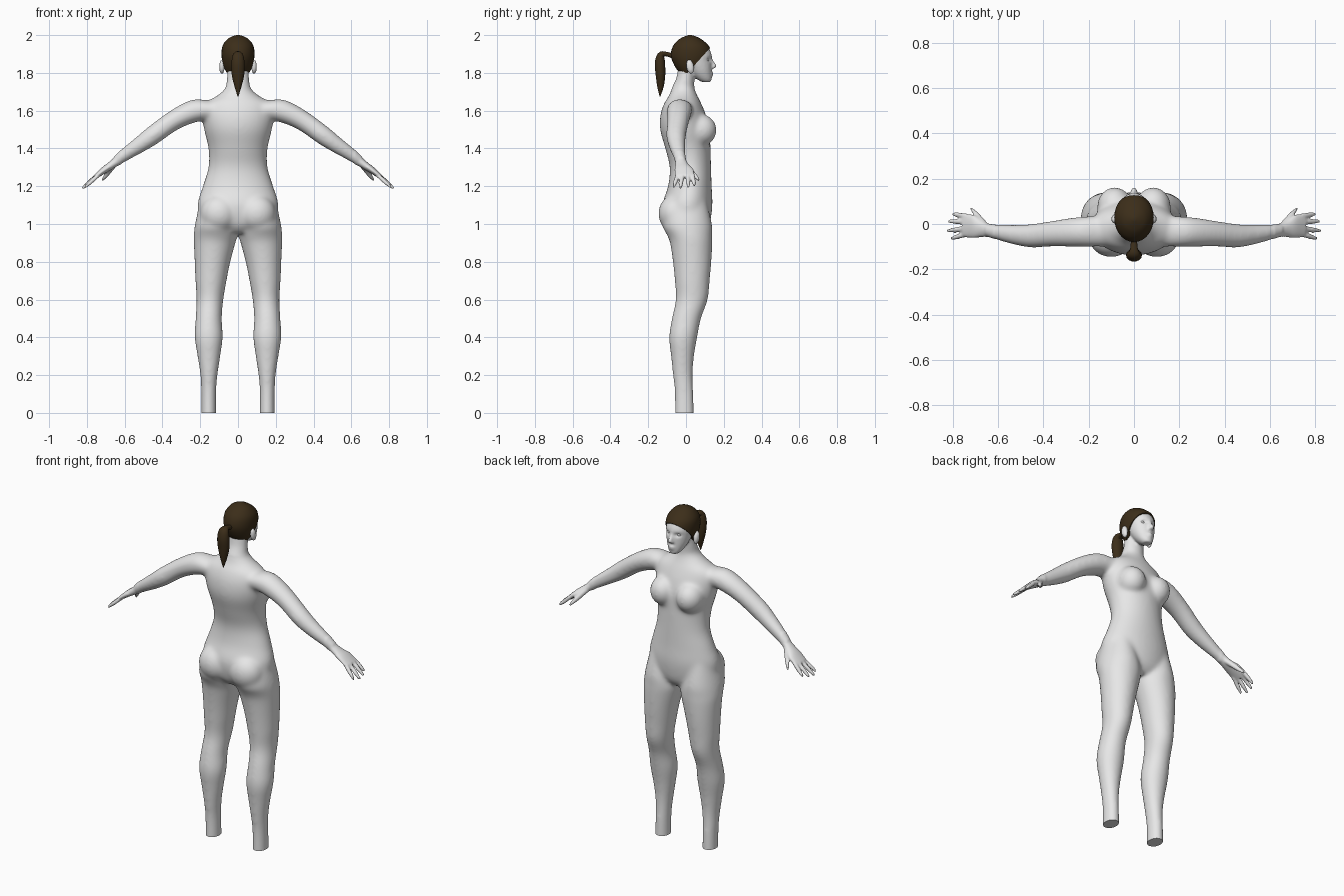
import bpy, bmesh, math
from mathutils import Vector, Matrix

cube = bpy.data.objects.get("Cube")
if cube:
    bpy.data.objects.remove(cube, do_unlink=True)


def material(name, color):
    m = bpy.data.materials.new(name)
    m.use_nodes = True
    m.diffuse_color = (*color, 1)
    bsdf = m.node_tree.nodes["Principled BSDF"]
    bsdf.inputs["Base Color"].default_value = (*color, 1)
    bsdf.inputs["Roughness"].default_value = 0.7
    return m


skin = material("pale grey skin", (0.8, 0.8, 0.8))
brown = material("dark brown hair", (0.045, 0.027, 0.01))


def spline(rows, steps):
    """Catmull-Rom interpolation of the rows of a loft."""
    rows = [Vector(r) for r in rows]
    out = []
    for i in range(len(rows) - 1):
        a, b, c, d = rows[max(i - 1, 0)], rows[i], rows[i + 1], rows[min(i + 2, len(rows) - 1)]
        for k in range(steps):
            t = k / steps
            out.append(0.5 * (2 * b + (c - a) * t + (2 * a - 5 * b + 4 * c - d) * t * t
                              + (3 * b - a - 3 * c + d) * t ** 3))
    return out + [rows[-1]]


def loft(bm, rows, u, v=None, side=1, steps=4, n=24):
    """Skin elliptic rings (x, y, z, radius along u, radius along v)."""
    rows = spline(rows, steps)
    rings = []
    for i, r in enumerate(rows):
        w = v
        if w is None:
            tangent = rows[min(i + 1, len(rows) - 1)] - rows[max(i - 1, 0)]
            w = Vector(tangent[:3]).cross(u).normalized()
        ring = []
        for k in range(n):
            t = math.tau * k / n
            p = Vector(r[:3]) + u * (r[3] * math.cos(t)) + w * (r[4] * math.sin(t))
            p.x *= side
            ring.append(bm.verts.new(p))
        rings.append(ring)
    faces = [bm.faces.new(rings[0]), bm.faces.new(rings[-1])]
    for a, b in zip(rings, rings[1:]):
        for k in range(n):
            j = (k + 1) % n
            faces.append(bm.faces.new((a[k], a[j], b[j], b[k])))
    bmesh.ops.recalc_face_normals(bm, faces=faces)


def box_rows(rows):
    """(z, inner x, outer x, back y, front y) to loft rows."""
    return [((i + o) / 2, (b + f) / 2, z, (o - i) / 2, (f - b) / 2) for z, i, o, b, f in rows]


def ball(bm, center, radii, tilt=0):
    m = Matrix.Translation(center) @ Matrix.Rotation(tilt, 4, 'X') @ Matrix.Diagonal((*radii, 1))
    bmesh.ops.create_uvsphere(bm, u_segments=24, v_segments=16, radius=1, matrix=m)


def cut(bm, co, no):
    """Cut away the side the normal points to and close the hole."""
    geom = bm.verts[:] + bm.edges[:] + bm.faces[:]
    bmesh.ops.bisect_plane(bm, geom=geom, plane_co=co, plane_no=no, clear_outer=True)
    bmesh.ops.holes_fill(bm, edges=[e for e in bm.edges if e.is_boundary], sides=0)
    bmesh.ops.recalc_face_normals(bm, faces=bm.faces[:])


def finish(bm, name, mat):
    me = bpy.data.meshes.new(name)
    bm.to_mesh(me)
    bm.free()
    me.materials.clear()
    me.materials.append(mat)
    ob = bpy.data.objects.new(name, me)
    bpy.context.collection.objects.link(ob)
    bpy.ops.object.select_all(action='DESELECT')
    ob.select_set(True)
    bpy.context.view_layer.objects.active = ob
    bpy.ops.object.shade_smooth_by_angle(angle=math.radians(50))
    return ob


X, Y = Vector((1, 0, 0)), Vector((0, 1, 0))
bm = bmesh.new()

# torso and neck: z, half width, back, front
torso = [(.95, .10, -.07, .09), (1.0, .19, -.11, .125), (1.1, .215, -.125, .14),
         (1.2, .187, -.095, .136), (1.3, .157, -.086, .133), (1.4, .157, -.11, .13),
         (1.5, .18, -.137, .125), (1.58, .19, -.135, .105), (1.64, .175, -.115, .08),
         (1.68, .11, -.09, .06), (1.72, .068, -.075, .045), (1.77, .058, -.052, .045),
         (1.83, .056, -.04, .05)]
loft(bm, box_rows([(z, -w, w, b, f) for z, w, b, f in torso]), X, Y, n=32)

# head: lower face and skull
face = [(1.752, .022, .085, .13), (1.765, .035, .06, .136), (1.79, .05, .03, .137),
        (1.82, .062, .005, .137), (1.86, .072, -.03, .137), (1.9, .076, -.045, .135),
        (1.95, .066, -.04, .113)]
loft(bm, box_rows([(z, -w, w, b, f) for z, w, b, f in face]), X, Y)
ball(bm, (0, .025, 1.895), (.078, .09, .085))

# nose and lips
loft(bm, [(0, .127, 1.885, .009, .008), (0, .137, 1.86, .009, .011),
          (0, .146, 1.838, .013, .017), (0, .138, 1.824, .016, .014)], X, Y)
ball(bm, (0, .131, 1.798), (.022, .014, .007))
ball(bm, (0, .13, 1.786), (.019, .014, .007))

leg = [(1.12, .05, .2, -.10, .11), (1.0, .015, .228, -.125, .138), (.94, .004, .235, -.10, .14),
       (.9, .013, .235, -.085, .14), (.8, .04, .23, -.07, .135), (.7, .06, .226, -.06, .126),
       (.6, .077, .22, -.055, .116), (.5, .085, .225, -.075, .08), (.4, .08, .23, -.09, .06),
       (.3, .093, .215, -.08, .043), (.2, .108, .2, -.07, .036), (.1, .115, .195, -.06, .04),
       (-.08, .115, .195, -.06, .045)]
arm = [(.1, -.03, 1.6, .07, .06), (.19, -.033, 1.605, .068, .066), (.26, -.036, 1.588, .066, .06),
       (.35, -.042, 1.542, .058, .053), (.45, -.052, 1.47, .053, .051), (.52, -.048, 1.42, .046, .044),
       (.59, -.038, 1.373, .037, .036), (.645, -.028, 1.332, .028, .027)]
palm = [(.63, -.03, 1.342, .028, .025), (.67, -.022, 1.312, .036, .021),
        (.71, -.01, 1.285, .052, .018), (.755, -.006, 1.25, .052, .012)]
fingers = [((.735, .034, 1.265), (.802, .045, 1.203)), ((.735, .009, 1.268), (.82, .012, 1.193)),
           ((.735, -.018, 1.266), (.825, -.03, 1.188)), ((.735, -.044, 1.262), (.81, -.065, 1.195))]
thumb = [(.65, -.01, 1.32, .016, .016), (.685, .03, 1.275, .016, .014),
         (.705, .052, 1.25, .012, .012), (.72, .068, 1.23, .007, .007)]
across = Vector((.53, 0, .85))

for s in (1, -1):
    loft(bm, box_rows(leg), X, Y, side=s)
    loft(bm, arm, Y, across, side=s)
    loft(bm, palm, Y, across, side=s)
    loft(bm, thumb, Y, across, side=s, n=12)
    for base, tip in fingers:
        a, b = Vector(base), Vector(tip)
        loft(bm, [(*a, .0115, .0115), (*a.lerp(b, .6), .0115, .0115), (*b, .007, .007)],
             Y, across, side=s, n=12)
    # buttock, breast, ear
    ball(bm, (s * .1, -.06, 1.055), (.1, .087, .1))
    ball(bm, (s * .085, .078, 1.497), (.078, .085, .085))
    ball(bm, (s * .085, .022, 1.832), (.015, .021, .039), .2)

# fuse the body parts into one skin
raw = bpy.data.meshes.new("raw")
bm.to_mesh(raw)
bm.free()
temp = bpy.data.objects.new("raw_parts", raw)
bpy.context.collection.objects.link(temp)
mod = temp.modifiers.new("fuse", 'REMESH')
mod.mode = 'VOXEL'
mod.voxel_size = .0065
fused = bpy.data.meshes.new_from_object(temp.evaluated_get(bpy.context.evaluated_depsgraph_get()))
bpy.data.objects.remove(temp, do_unlink=True)
bm = bmesh.new()
bm.from_mesh(fused)


def relax(verts, times):
    for _ in range(times):
        bmesh.ops.smooth_vert(bm, verts=verts, factor=.5, use_axis_x=True,
                              use_axis_y=True, use_axis_z=True)


# blend the joins of the trunk and limbs, keep hands and face crisp
relax([v for v in bm.verts if abs(v.co.x) < .62 and v.co.z < 1.72], 24)
relax(bm.verts[:], 2)

# eye sockets
for v in bm.verts:
    if v.co.y > .09 and v.co.z > 1.82:
        d = ((abs(v.co.x) - .032) / .016) ** 2 + ((v.co.z - 1.87) / .011) ** 2
        v.co.y -= .011 * math.exp(-d)
cut(bm, (0, 0, 0), (0, 0, -1))
finish(bm, "body", skin)

# eyes
bm = bmesh.new()
for s in (1, -1):
    ball(bm, (s * .032, .108, 1.869), (.014, .013, .009))
finish(bm, "eyes", skin)

# hair cap, trimmed along the hairline
bm = bmesh.new()
cap = [(1.8, .06, -.035, .07), (1.84, .078, -.062, .11), (1.89, .087, -.08, .135),
       (1.94, .083, -.07, .123), (1.975, .06, -.04, .086), (1.992, .034, -.01, .055),
       (2.0, .008, .014, .03)]
loft(bm, box_rows([(z, -w, w, b, f) for z, w, b, f in cap]), X, Y, n=28)
cut(bm, (0, .035, 1.83), (0, .74, -.67))
finish(bm, "hair_cap", brown)

# ponytail
bm = bmesh.new()
loft(bm, [(0, -.065, 1.888, .014, .014), (0, -.105, 1.9, .016, .012), (0, -.132, 1.893, .028, .02),
          (0, -.138, 1.85, .035, .028), (0, -.135, 1.79, .033, .026), (0, -.135, 1.73, .019, .018),
          (0, -.138, 1.675, .002, .002)], X, n=14)
finish(bm, "ponytail", brown)
